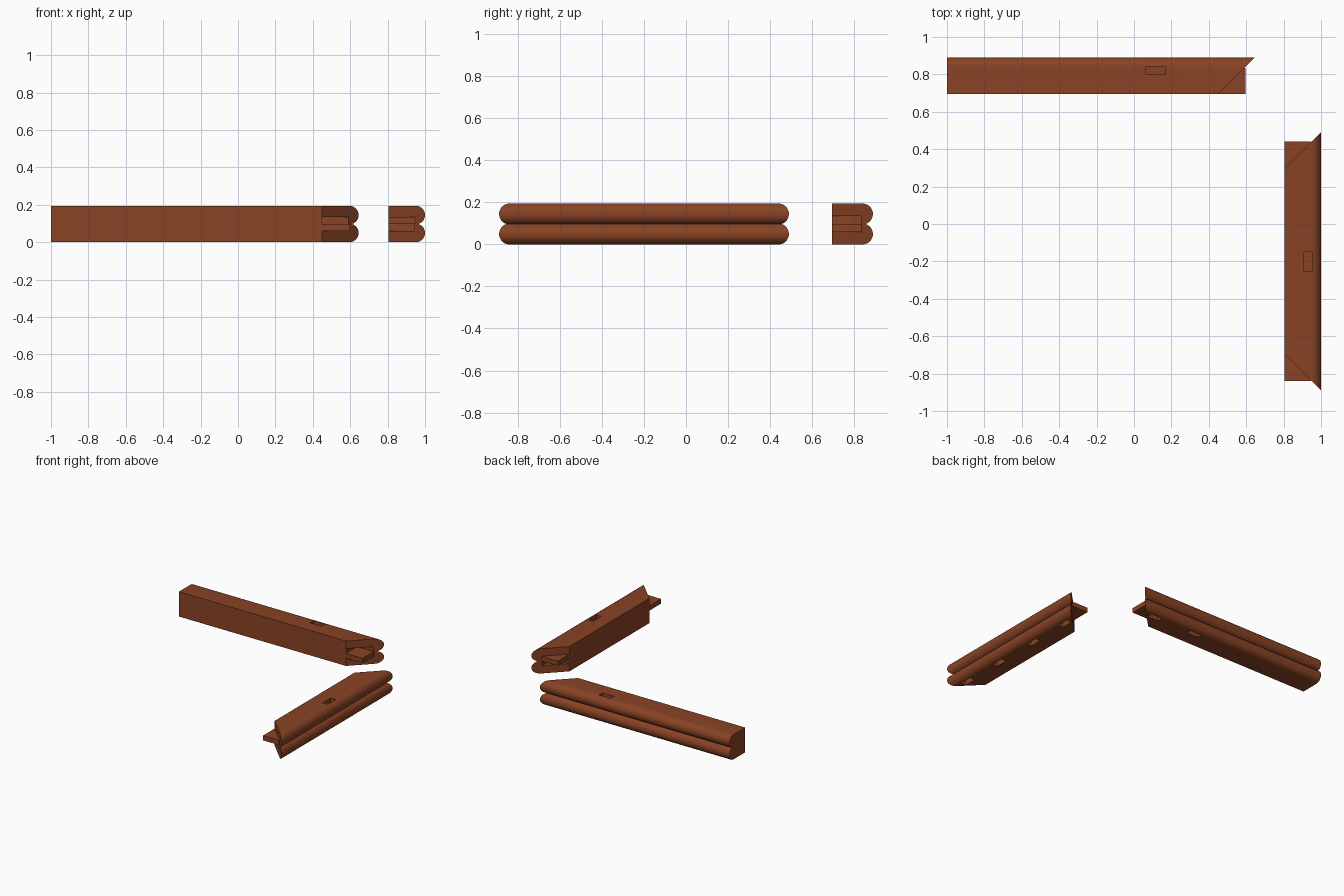
import bpy, bmesh, math

if "Cube" in bpy.data.objects:
    bpy.data.objects.remove(bpy.data.objects["Cube"])

W, H = 0.195, 0.195          # rail section
R = 0.05                     # bead radius
T_LEN, T_DEP = 0.145, 0.14   # tenon reach and width
Z_LO, Z_MID, Z_HI = 0.06, 0.0975, 0.135

wood = bpy.data.materials.new("brown_wood")
wood.diffuse_color = (0.25, 0.056, 0.018, 1)
wood.use_nodes = True
wood.node_tree.nodes["Principled BSDF"].inputs["Base Color"].default_value = wood.diffuse_color


def make(name, bm):
    bmesh.ops.recalc_face_normals(bm, faces=bm.faces[:])
    me = bpy.data.meshes.new(name)
    bm.to_mesh(me)
    bm.free()
    ob = bpy.data.objects.new(name, me)
    bpy.context.collection.objects.link(ob)
    me.materials.append(wood)
    return ob


def box(bm, place, s, d, z):
    v = [bm.verts.new(place(a, b, c)) for a in s for b in d for c in z]
    for f in ((0, 1, 3, 2), (4, 6, 7, 5), (0, 4, 5, 1),
              (2, 3, 7, 6), (0, 2, 6, 4), (1, 5, 7, 3)):
        bm.faces.new([v[i] for i in f])


def section():
    # square back, two rounded beads meeting in a groove on the outer face
    pts = [(0, 0)]
    cut = math.asin((H / 2 - R) / R)
    n = 12
    lower = []
    for i in range(n + 1):
        a = -math.pi / 2 + (cut + math.pi / 2) * i / n
        lower.append((W - R + R * math.cos(a), R + R * math.sin(a)))
    pts += lower
    pts += [(d, H - z) for d, z in reversed(lower[:-1])]
    return pts + [(0, H)]


def rail(name, place, low, high, low_mitre, upper, top_holes, bottom_holes):
    # mitred body
    bm = bmesh.new()
    prof = section()
    a = [bm.verts.new(place(low - (d if low_mitre else 0), d, z)) for d, z in prof]
    b = [bm.verts.new(place(high + d, d, z)) for d, z in prof]
    bm.faces.new(a)
    bm.faces.new(b[::-1])
    for i in range(len(prof)):
        j = (i + 1) % len(prof)
        bm.faces.new((a[i], b[i], b[j], a[j]))
    body = make(name, bm)

    # mortises and corner slots
    tz, sz = ((Z_MID, Z_HI), (Z_LO, Z_MID)) if upper else ((Z_LO, Z_MID), (Z_MID, Z_HI))
    ends = [(high, 1)] + ([(low, -1)] if low_mitre else [])
    bm = bmesh.new()
    for s in top_holes:
        box(bm, place, (s - .05, s + .05), (.105, .148), (H - .05, H + .05))
    for s in bottom_holes:
        box(bm, place, (s - .05, s + .05), (.105, .148), (-.05, .05))
    for e, k in ends:
        box(bm, place, (e, e + k * .3), (-.05, T_DEP), sz)
    cutter = make("cutter", bm)
    cutter.hide_render = True
    mod = body.modifiers.new("cut", 'BOOLEAN')
    mod.operation = 'DIFFERENCE'
    mod.solver = 'EXACT'
    mod.object = cutter
    bpy.ops.object.select_all(action='DESELECT')
    bpy.context.view_layer.objects.active = body
    body.select_set(True)
    bpy.ops.object.modifier_apply(modifier="cut")
    bpy.data.objects.remove(cutter)
    bpy.ops.object.shade_smooth_by_angle(angle=math.radians(30))

    # tenons
    bm = bmesh.new()
    for e, k in ends:
        box(bm, place, (e, e + k * T_LEN), (0, T_DEP), tz)
    make(name + "_tenons", bm)


# long rail across the back, square left end
rail("back_rail", lambda s, d, z: (s, .695 + d, z),
     -1, .45, False, False, [.115], [.495, .13])
# side rail, mitred at both ends
rail("side_rail", lambda s, d, z: (.805 + d, s, z),
     -.695, .295, True, True, [-.2], [.34, -.01, -.39, -.74])
